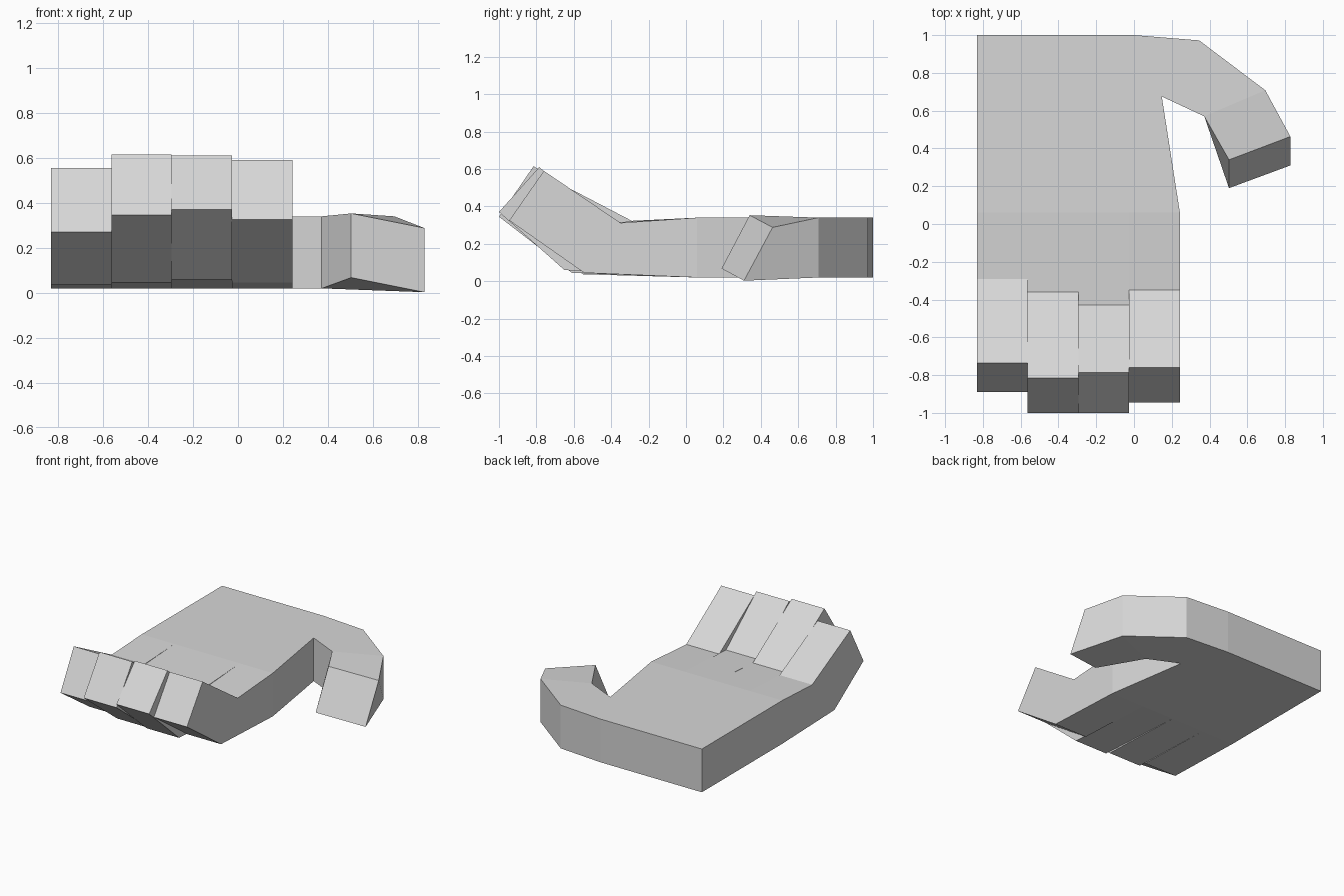
import bpy, bmesh

if "Cube" in bpy.data.objects:
    bpy.data.objects.remove(bpy.data.objects["Cube"])

skin = bpy.data.materials.new("light_grey")
skin.diffuse_color = (0.68, 0.68, 0.68, 1)
skin.use_nodes = True
skin.node_tree.nodes["Principled BSDF"].inputs["Base Color"].default_value = skin.diffuse_color
LOW, HIGH = 0.02, 0.34      # palm underside and top
KNUCKLE = 0.06              # y where the fingers leave the palm


def loft(name, rings, caps=(True, True)):
    """Join equal-length rings of points, optionally capping the ends."""
    bm = bmesh.new()
    loops = [[bm.verts.new(p) for p in ring] for ring in rings]
    for a, b in zip(loops, loops[1:]):
        n = len(a)
        for i in range(n):
            j = (i + 1) % n
            bm.faces.new((a[i], a[j], b[j], b[i]))
    for loop, wanted in zip((loops[0], loops[-1]), caps):
        if wanted:
            bm.faces.new(loop)
    bmesh.ops.recalc_face_normals(bm, faces=bm.faces)
    mesh = bpy.data.meshes.new(name)
    bm.to_mesh(mesh)
    bm.free()
    mesh.materials.append(skin)
    obj = bpy.data.objects.new(name, mesh)
    bpy.context.collection.objects.link(obj)
    return obj


def section(x0, y0, x1, y1):
    """Upright four-point ring between two plan positions."""
    return [(x0, y0, LOW), (x1, y1, LOW), (x1, y1, HIGH), (x0, y0, HIGH)]


# Palm: flat slab, open where the fingers and thumb join it
loft("palm", [
    section(-0.83, KNUCKLE, 0.243, KNUCKLE),
    section(-0.83, 0.675, 0.147, 0.675),
    section(-0.83, 1.0, 0.0, 1.0),
], caps=(False, True))

# Thumb: bends forward, with a twisted slanted tip
loft("thumb", [
    section(0.147, 0.675, 0.0, 1.0),
    section(0.147, 0.675, 0.345, 0.972),
    section(0.372, 0.57, 0.695, 0.708),
    [(0.503, 0.19, 0.068), (0.828, 0.31, 0.003),
     (0.828, 0.463, 0.288), (0.503, 0.34, 0.353)],
], caps=(False, True))

# Fingers: x range, then (y, z) of top bend, top tip, lower tip, lower bend
fingers = {
    "little_finger": (-0.83, -0.563, (-0.29, 0.323), (-0.735, 0.555),
                      (-0.89, 0.27), (-0.55, 0.037)),
    "ring_finger": (-0.563, -0.295, (-0.36, 0.315), (-0.815, 0.615),
                    (-1.0, 0.345), (-0.61, 0.045)),
    "middle_finger": (-0.295, -0.027, (-0.43, 0.312), (-0.785, 0.61),
                      (-1.0, 0.37), (-0.65, 0.06)),
    "index_finger": (-0.027, 0.243, (-0.35, 0.312), (-0.76, 0.59),
                     (-0.945, 0.325), (-0.545, 0.045)),
}
for name, (x0, x1, top_bend, top_tip, low_tip, low_bend) in fingers.items():
    pairs = [((KNUCKLE, LOW), (KNUCKLE, HIGH)),
             (low_bend, top_bend), (low_tip, top_tip)]
    rings = [[(x0, *lo), (x1, *lo), (x1, *hi), (x0, *hi)] for lo, hi in pairs]
    loft(name, rings, caps=(False, True))
